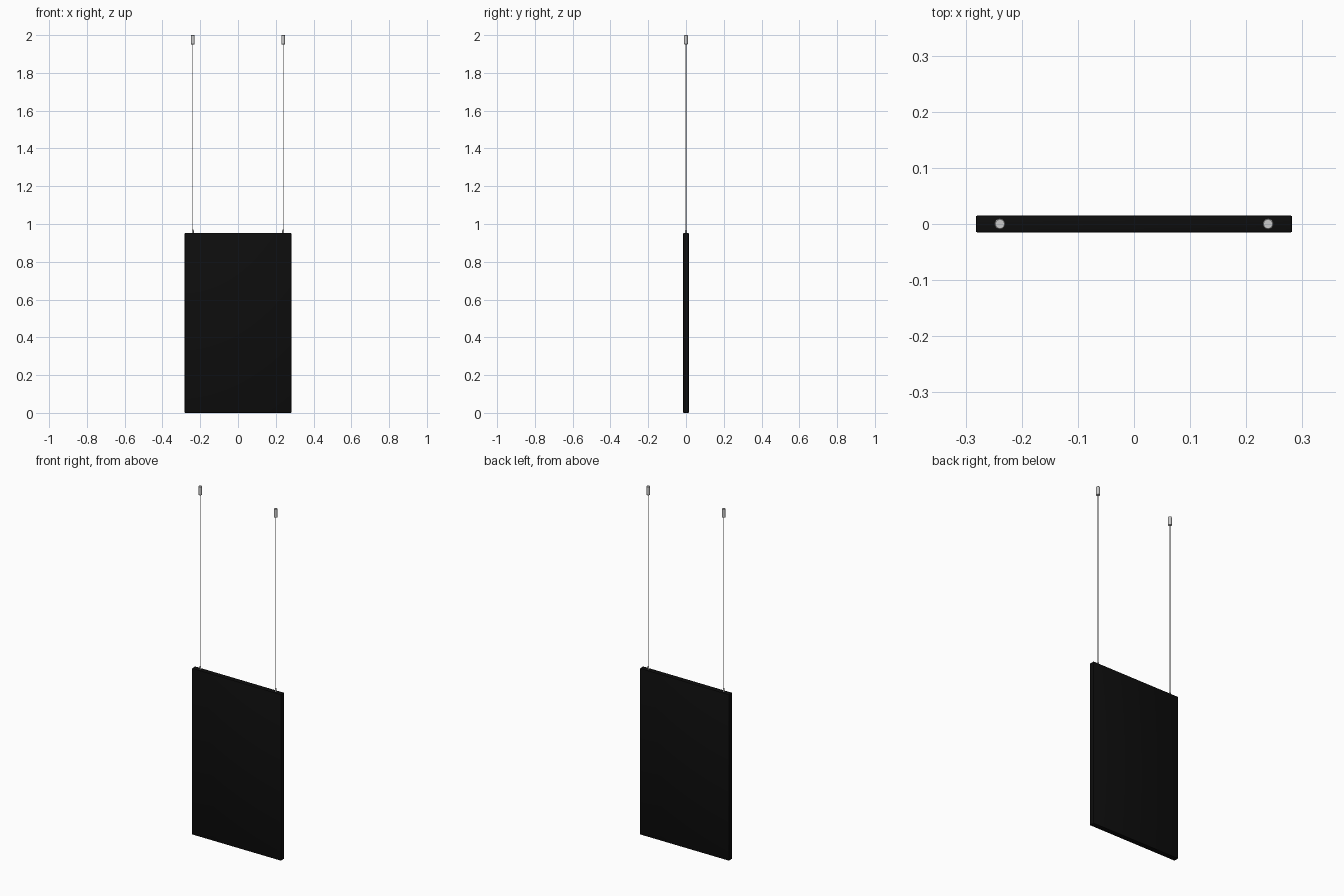
import bpy, bmesh, math

if "Cube" in bpy.data.objects:
    bpy.data.objects.remove(bpy.data.objects["Cube"])

def material(name, color):
    m = bpy.data.materials.new(name)
    m.diffuse_color = color
    m.use_nodes = True
    m.node_tree.nodes["Principled BSDF"].inputs["Base Color"].default_value = m.diffuse_color
    return m

black = material("matte_black", (0.004, 0.004, 0.004, 1))

def finish(bm, name, mat=None):
    bmesh.ops.recalc_face_normals(bm, faces=bm.faces[:])
    me = bpy.data.meshes.new(name)
    bm.to_mesh(me)
    bm.free()
    ob = bpy.data.objects.new(name, me)
    bpy.context.collection.objects.link(ob)
    if mat:
        me.materials.append(mat)
    return ob

def smooth(ob, angle=35):
    bpy.ops.object.select_all(action='DESELECT')
    ob.select_set(True)
    bpy.context.view_layer.objects.active = ob
    bpy.ops.object.shade_smooth_by_angle(angle=math.radians(angle))

def lathe(name, profile, x, segments=24, mat=None):
    """Closed turned solid around a vertical axis at x; profile is (radius, z)."""
    bm = bmesh.new()
    rings = [[bm.verts.new((x + r * math.cos(2 * math.pi * i / segments),
                            r * math.sin(2 * math.pi * i / segments), z))
              for i in range(segments)] for r, z in profile]
    for a, b in zip(rings, rings[1:]):
        for i in range(segments):
            j = (i + 1) % segments
            bm.faces.new((a[i], a[j], b[j], b[i]))
    bm.faces.new(rings[0][::-1])
    bm.faces.new(rings[-1])
    ob = finish(bm, name, mat)
    smooth(ob)
    return ob

# Hanging panel with softened edges
W, T, H = 0.564, 0.03, 0.952
bm = bmesh.new()
bmesh.ops.create_cube(bm, size=1)
for v in bm.verts:
    v.co = (v.co.x * W, v.co.y * T, (v.co.z + 0.5) * H)
bmesh.ops.bevel(bm, geom=bm.edges[:], offset=0.003, segments=2,
                profile=0.5, affect='EDGES')
smooth(finish(bm, "panel", black))

# Suspension hardware on both sides
for side, x in (("left", -0.239), ("right", 0.239)):
    # Wire from panel to ceiling fitting
    lathe(side + "_wire", [(0.0017, 0.945), (0.0017, 1.96)], x, 12)
    # Small gripper on the panel's top edge
    lathe(side + "_gripper", [(0.005, 0.948), (0.005, 0.966),
                              (0.003, 0.971)], x, 20)
    # Ceiling fitting
    lathe(side + "_ceiling_fitting", [(0.0085, 1.951), (0.0095, 1.952),
                                      (0.0095, 1.998), (0.008, 2.0)], x, 32)
